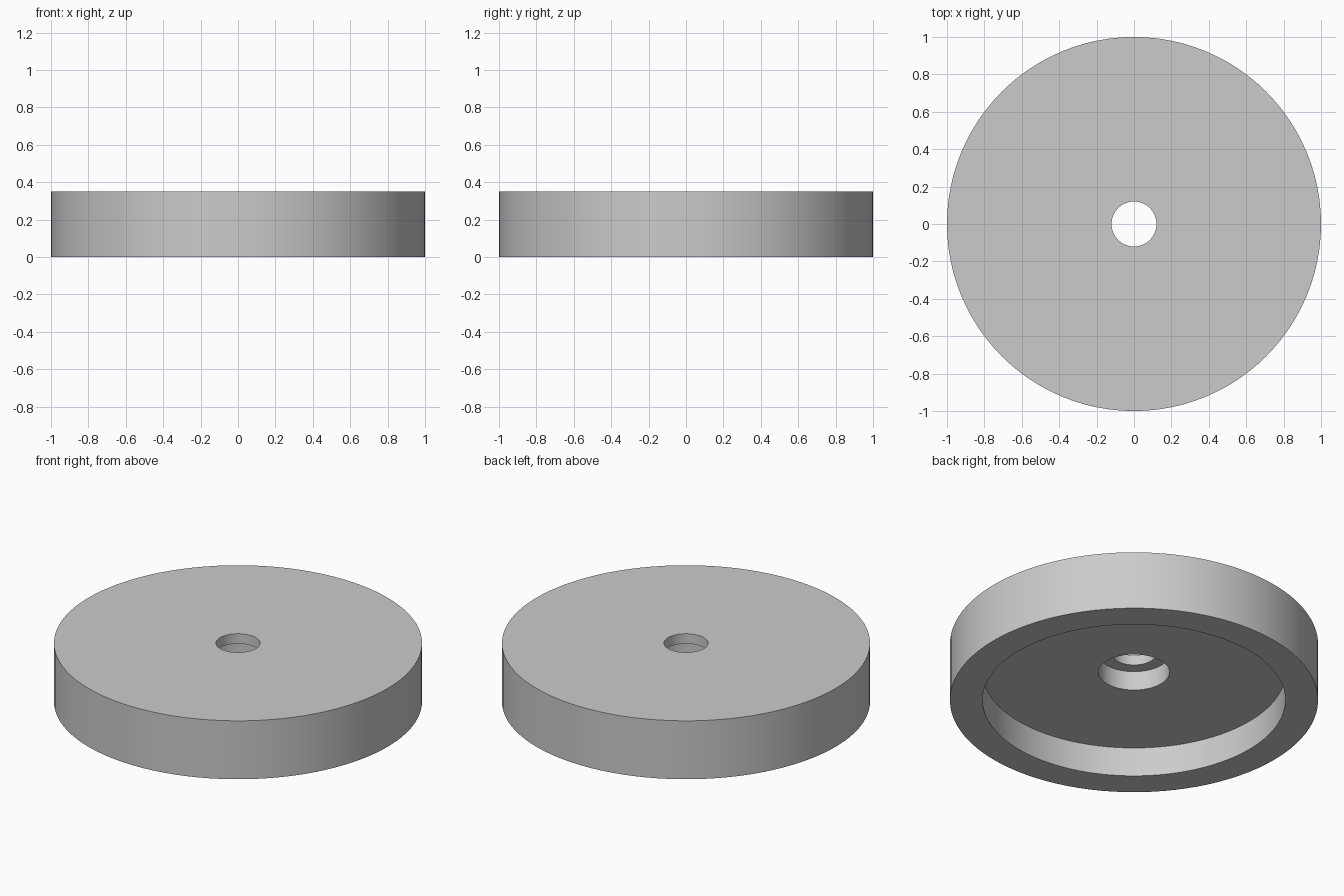
import bpy, bmesh, math
from mathutils import Matrix

if "Cube" in bpy.data.objects:
    bpy.data.objects.remove(bpy.data.objects["Cube"])

SIDES = 96

# Half cross-section (radius, z): rim, underside recess, counterbore, through hole
PROFILE = [
    (1.00, 0.0), (1.00, 0.35), (0.12, 0.35), (0.12, 0.29),
    (0.193, 0.29), (0.193, 0.175), (0.823, 0.175), (0.823, 0.0),
]


def lathe(name, profile, sides):
    """Revolve a closed profile around the z axis."""
    bm = bmesh.new()
    rings = []
    for i in range(sides):
        turn = Matrix.Rotation(math.tau * i / sides, 3, 'Z')
        rings.append([bm.verts.new((turn[0][0] * r, turn[1][0] * r, z)) for r, z in profile])
    n = len(profile)
    for i in range(sides):
        a, b = rings[i], rings[(i + 1) % sides]
        for j in range(n):
            k = (j + 1) % n
            bm.faces.new((a[j], b[j], b[k], a[k]))
    bmesh.ops.recalc_face_normals(bm, faces=bm.faces)
    mesh = bpy.data.meshes.new(name)
    bm.to_mesh(mesh)
    bm.free()
    obj = bpy.data.objects.new(name, mesh)
    bpy.context.collection.objects.link(obj)
    return obj


# Recessed disc with a counterbored centre hole
disc = lathe("recessed_disc", PROFILE, SIDES)
bpy.context.view_layer.objects.active = disc
disc.select_set(True)
bpy.ops.object.shade_smooth_by_angle(angle=math.radians(30))
